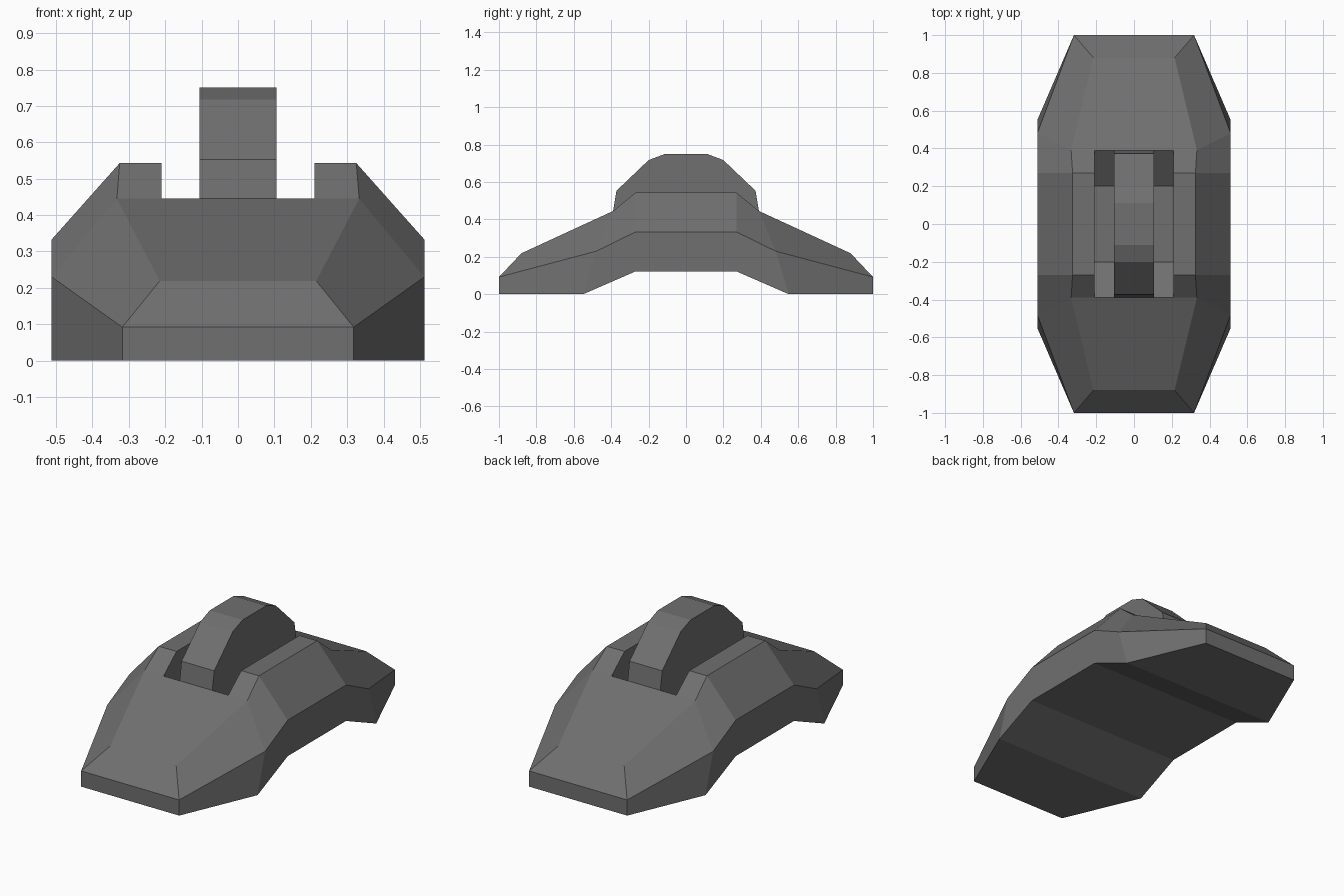
import bpy, bmesh

if "Cube" in bpy.data.objects:
    bpy.data.objects.remove(bpy.data.objects["Cube"])

dark = bpy.data.materials.new("dark_grey")
dark.diffuse_color = (.16, .16, .16, 1)
dark.use_nodes = True
dark.node_tree.nodes["Principled BSDF"].inputs["Base Color"].default_value = dark.diffuse_color


def finish(bm, name):
    bmesh.ops.remove_doubles(bm, verts=bm.verts[:], dist=0.0005)
    bmesh.ops.recalc_face_normals(bm, faces=bm.faces[:])
    bmesh.ops.dissolve_limit(bm, angle_limit=0.01, verts=bm.verts[:], edges=bm.edges[:])
    mesh = bpy.data.meshes.new(name)
    bm.to_mesh(mesh)
    bm.free()
    mesh.materials.append(dark)
    bpy.context.collection.objects.link(bpy.data.objects.new(name, mesh))


# Faceted shell: one quarter, repeated across x and y
W, G, FLOOR = 0.512, 0.21, 0.31      # half width, groove half width, groove floor
P = dict(
    # underside
    u0=(W, 0, .122), u1=(W, .27, .122), u2=(W, .55, 0), u3=(.318, 1, 0),
    c0=(0, 0, .122), c1=(0, .27, .122), c2=(0, .55, 0), c3=(0, 1, 0),
    # side upper edge and nose
    s0=(W, 0, .333), s1=(W, .27, .333), s2=(W, .48, .23), s3=(.318, 1, .092), n=(0, 1, .092),
    # rail and sloping deck
    r0=(.325, 0, .543), r1=(.325, .27, .543), r2=(.333, .39, .445),
    d=(.215, .88, .219), dc=(0, .88, .219),
    # groove
    i0=(G, 0, .543), i1=(G, .27, .543), i2=(G, .39, .445), ic=(0, .39, .445),
    f0=(G, 0, FLOOR), f1=(G, .2, FLOOR), g0=(0, 0, FLOOR), g1=(0, .2, FLOOR),
)
FACES = """c0 u0 u1 c1|c1 u1 u2 c2|c2 u2 u3 c3|c3 u3 s3 n|n s3 d dc|
u0 s0 s1 u1|u1 s1 s2 u2|u2 s2 s3 u3|s0 r0 r1 s1|s1 r1 r2 s2|s2 r2 d s3|
r0 i0 i1 r1|r1 i1 i2 r2|r2 i2 ic dc d|i0 f0 f1 i2 i1|f0 g0 g1 f1|f1 g1 ic i2"""

bm = bmesh.new()
for sx in (1, -1):
    for sy in (1, -1):
        v = {k: bm.verts.new((x * sx, y * sy, z)) for k, (x, y, z) in P.items()}
        for face in FACES.split("|"):
            bm.faces.new([v[k] for k in face.split()])
finish(bm, "shell")

# Central half wheel set in the groove
half = [(.2, .29), (.39, .443), (.372, .553), (.2, .717), (.11, .751)]
profile = half + [(-y, z) for y, z in reversed(half)]
bm = bmesh.new()
face = bm.faces.new([bm.verts.new((-.106, y, z)) for y, z in profile])
ext = bmesh.ops.extrude_face_region(bm, geom=[face])["geom"]
bmesh.ops.translate(bm, vec=(.212, 0, 0),
                    verts=[g for g in ext if isinstance(g, bmesh.types.BMVert)])
finish(bm, "wheel")
